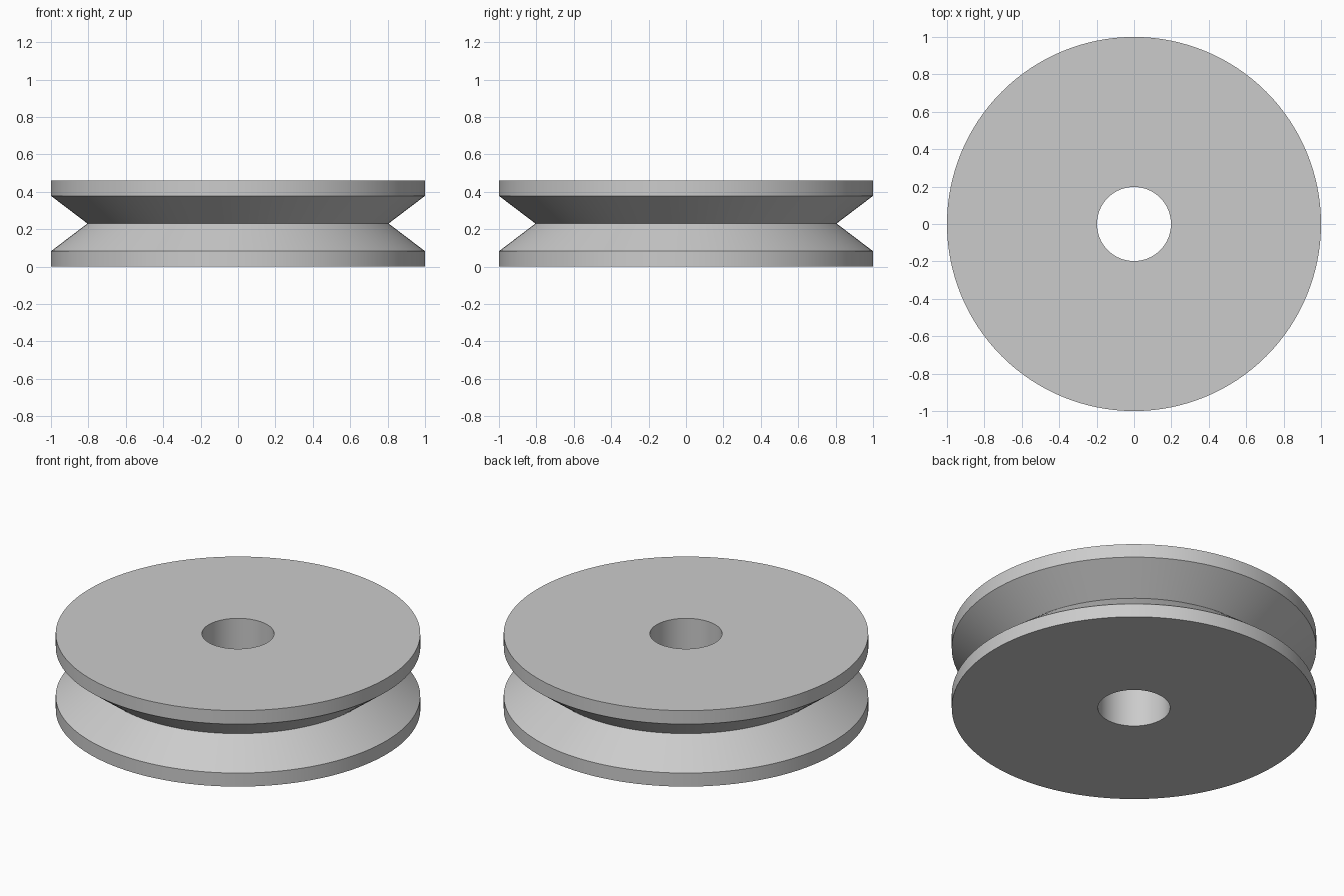
import bpy
import bmesh
import math

cube = bpy.data.objects.get("Cube")
if cube:
    bpy.data.objects.remove(cube, do_unlink=True)

SEGMENTS = 128
RIM, GROOVE, BORE = 1.0, 0.805, 0.198
HEIGHT, LIP = 0.46, 0.082

# Plain grey metal
grey = bpy.data.materials.new("plain grey")
grey.use_nodes = True
colour = (0.6, 0.6, 0.6, 1)
grey.diffuse_color = colour
grey.node_tree.nodes["Principled BSDF"].inputs["Base Color"].default_value = colour

# Closed cross-section: bore, flat sides, rims and V groove
profile = [(BORE, 0), (RIM, 0), (RIM, LIP), (GROOVE, HEIGHT / 2),
           (RIM, HEIGHT - LIP), (RIM, HEIGHT), (BORE, HEIGHT)]

# Revolve the section around the axle
bm = bmesh.new()
verts = [bm.verts.new((r, 0, z)) for r, z in profile]
edges = [bm.edges.new((a, b)) for a, b in zip(verts, verts[1:] + verts[:1])]
bmesh.ops.spin(bm, geom=verts + edges, cent=(0, 0, 0), axis=(0, 0, 1),
               angle=math.tau, steps=SEGMENTS, use_duplicate=False)
bmesh.ops.remove_doubles(bm, verts=bm.verts, dist=0.0001)
bmesh.ops.recalc_face_normals(bm, faces=bm.faces)

mesh = bpy.data.meshes.new("pulley_wheel")
bm.to_mesh(mesh)
bm.free()
mesh.materials.append(grey)
wheel = bpy.data.objects.new("pulley_wheel", mesh)
bpy.context.collection.objects.link(wheel)

# Smooth round walls, crisp rims
bpy.ops.object.select_all(action="DESELECT")
wheel.select_set(True)
bpy.context.view_layer.objects.active = wheel
bpy.ops.object.shade_smooth_by_angle(angle=math.radians(30))
